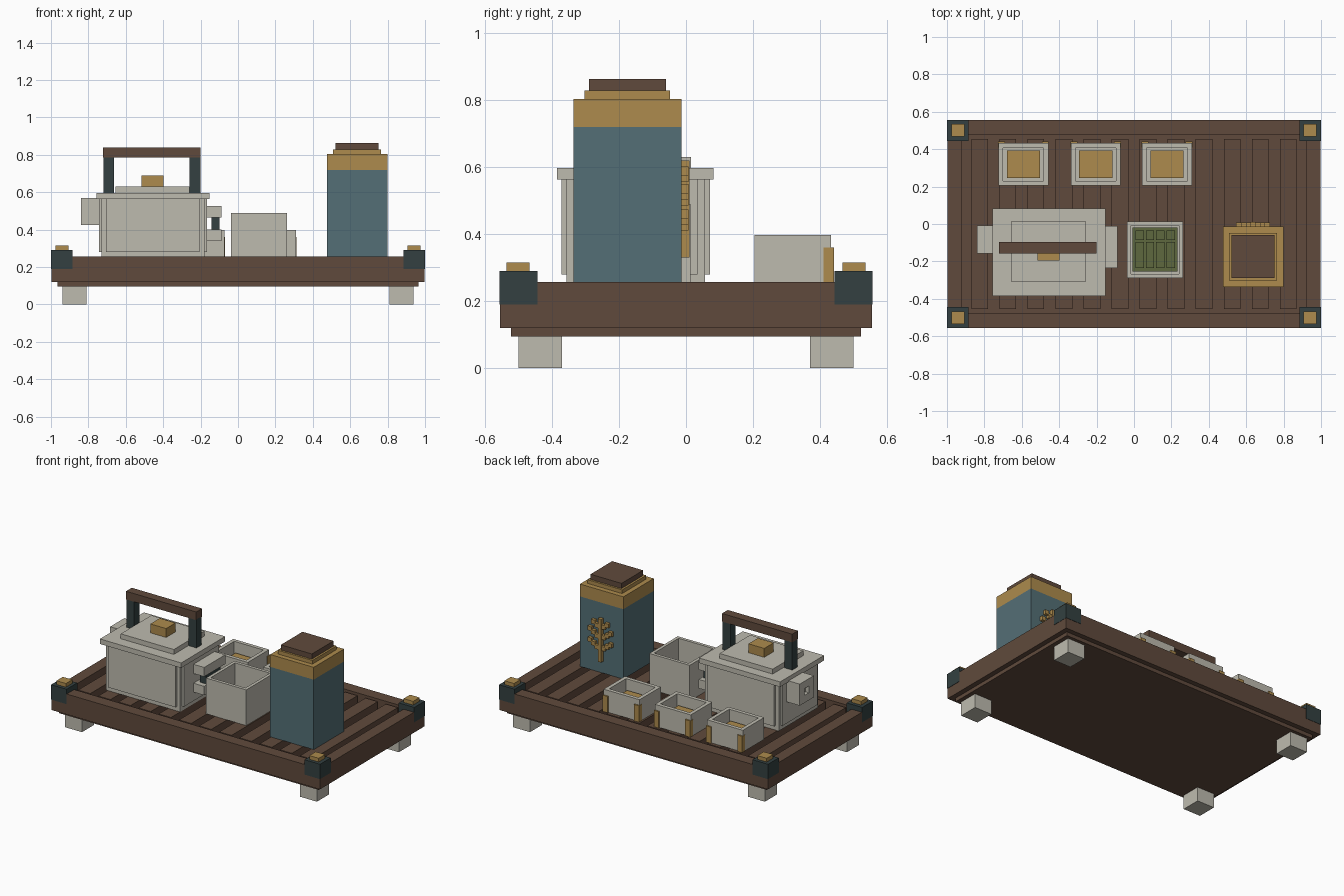
import bpy, bmesh


def material(name, r, g, b):
    lin = [((c / 255 + 0.055) / 1.055) ** 2.4 for c in (r, g, b)]
    m = bpy.data.materials.new(name)
    m.diffuse_color = (*lin, 1)
    return m


WOOD = material("brown wood", 96, 74, 60)
CERAMIC = material("pale ceramic", 190, 187, 175)
TEAL = material("teal lacquer", 84, 111, 118)
GOLD = material("brass gold", 173, 139, 77)
IRON = material("dark iron", 51, 64, 65)
LEAF = material("leaf green", 94, 105, 62)


def boxes(name, mat, *specs):
    """One object made of boxes given as (x0, x1, y0, y1, z0, z1)."""
    bm = bmesh.new()
    for x0, x1, y0, y1, z0, z1 in specs:
        for v in bmesh.ops.create_cube(bm, size=1)["verts"]:
            v.co.x = x1 if v.co.x > 0 else x0
            v.co.y = y1 if v.co.y > 0 else y0
            v.co.z = z1 if v.co.z > 0 else z0
    me = bpy.data.meshes.new(name)
    bm.to_mesh(me)
    bm.free()
    me.materials.append(mat)
    ob = bpy.data.objects.new(name, me)
    bpy.context.collection.objects.link(ob)
    return ob


def open_box(name, mat, x0, x1, y0, y1, z0, z1, wall, floor):
    """Hollow vessel: top face inset, then pushed down to the floor."""
    ob = boxes(name, mat, (x0, x1, y0, y1, z0, z1))
    bm = bmesh.new()
    bm.from_mesh(ob.data)
    bm.normal_update()
    top = max(bm.faces, key=lambda f: f.normal.z)
    bmesh.ops.inset_region(bm, faces=[top], thickness=wall)
    new = bmesh.ops.extrude_discrete_faces(bm, faces=[top])["faces"][0]
    for v in new.verts:
        v.co.z = floor
    bm.to_mesh(ob.data)
    bm.free()
    return ob


def mirrored(x0, x1, y0, y1, z0, z1):
    """Four copies of a box, one per corner of the tray."""
    xs, ys = [(x0, x1), (-x1, -x0)], [(y0, y1), (-y1, -y0)]
    return [(*x, *y, z0, z1) for x in xs for y in ys]


# Tray
boxes("tray_base", WOOD, (-0.965, 0.965, -0.522, 0.522, 0.095, 0.19))
boxes("tray_rim", WOOD,
      (-0.998, 0.998, -0.555, -0.475, 0.12, 0.257), (-0.998, 0.998, 0.475, 0.555, 0.12, 0.257),
      (-0.998, -0.92, -0.475, 0.475, 0.12, 0.257), (0.92, 0.998, -0.475, 0.475, 0.12, 0.257))
boxes("tray_slats", WOOD,
      *[(c - 0.045, c + 0.045, -0.455, 0.455, 0.18, 0.25)
        for c in [-0.825 + 0.15 * i for i in range(12)]])
boxes("tray_feet", CERAMIC, *mirrored(0.81, 0.937, 0.37, 0.50, 0, 0.1))
boxes("corner_blocks", IRON, *mirrored(0.885, 1.0, 0.443, 0.557, 0.19, 0.29))
boxes("corner_caps", GOLD, *mirrored(0.905, 0.975, 0.467, 0.535, 0.29, 0.315))

# Teapot body with raised side panels
boxes("teapot_body", CERAMIC,
      (-0.73, -0.18, -0.357, 0.057, 0.25, 0.57),
      (-0.705, -0.205, -0.372, 0.072, 0.28, 0.57),
      (-0.742, -0.167, -0.335, 0.035, 0.28, 0.57))
boxes("teapot_shoulder", CERAMIC, (-0.757, -0.153, -0.385, 0.082, 0.563, 0.597))
boxes("teapot_lid", CERAMIC, (-0.655, -0.26, -0.31, 0.015, 0.597, 0.63))
boxes("lid_knob", GOLD, (-0.515, -0.398, -0.195, -0.095, 0.63, 0.69))
boxes("handle_posts", IRON,
      (-0.72, -0.663, -0.155, -0.10, 0.597, 0.79), (-0.26, -0.20, -0.155, -0.10, 0.597, 0.79))
boxes("handle_bar", WOOD, (-0.722, -0.2, -0.158, -0.097, 0.785, 0.84))

# Teapot spout: square frame around a recessed hole
boxes("teapot_spout", CERAMIC,
      (-0.84, -0.74, -0.158, -0.105, 0.425, 0.57), (-0.84, -0.74, -0.06, -0.008, 0.425, 0.57),
      (-0.84, -0.74, -0.105, -0.06, 0.425, 0.475), (-0.84, -0.74, -0.105, -0.06, 0.52, 0.57),
      (-0.815, -0.74, -0.105, -0.06, 0.475, 0.52))

# Teapot side grip
boxes("side_grip_ends", CERAMIC,
      (-0.17, -0.087, -0.235, -0.01, 0.465, 0.527), (-0.17, -0.087, -0.235, -0.01, 0.34, 0.40))
boxes("side_grip_post", IRON, (-0.143, -0.098, -0.20, -0.045, 0.40, 0.465))

# Open pitcher with tea leaves
open_box("pitcher", CERAMIC, -0.037, 0.263, -0.288, 0.014, 0.25, 0.49, 0.03, 0.275)
boxes("tea_bed", LEAF, (-0.007, 0.232, -0.255, -0.018, 0.27, 0.285))
boxes("tea_leaves", LEAF,
      *[(x, x + 0.045, y0, y1, 0.28, 0.298)
        for x in (0.008, 0.063, 0.118, 0.173)
        for y0, y1 in ((-0.235, -0.095), (-0.085, -0.035))])

# Three cups with tea and brass strips at the back corners
for i, x in enumerate((-0.725, -0.338, 0.043)):
    w = 0.267
    open_box(f"cup_{i + 1}", CERAMIC, x, x + w, 0.205, 0.432, 0.25, 0.397, 0.035, 0.30)
    boxes(f"cup_tea_{i + 1}", GOLD, (x + 0.045, x + w - 0.045, 0.246, 0.392, 0.29, 0.33))
    boxes(f"cup_strips_{i + 1}", GOLD,
          (x - 0.002, x + 0.035, 0.41, 0.441, 0.25, 0.36),
          (x + w - 0.035, x + w + 0.002, 0.41, 0.441, 0.25, 0.36))

# Tea caddy
boxes("caddy_body", TEAL, (0.475, 0.798, -0.336, -0.013, 0.25, 0.72))
boxes("caddy_collar", GOLD, (0.475, 0.798, -0.336, -0.013, 0.72, 0.803))
boxes("caddy_lid_plate", GOLD, (0.508, 0.765, -0.303, -0.047, 0.803, 0.828))
boxes("caddy_lid_cap", WOOD, (0.522, 0.752, -0.29, -0.06, 0.828, 0.863))

# Sprig emblem on the caddy back: stem and stepped branches
sprig = [(0.624, 0.649, -0.015, 0.01, 0.33, 0.62)]
for z, reach in ((0.41, 3), (0.485, 3), (0.555, 2)):
    for s in (-1, 1):
        for k in range(reach):
            a, b = sorted((0.6365 + s * (0.01 + 0.026 * k), 0.6365 + s * (0.038 + 0.026 * k)))
            sprig.append((a, b, -0.015, 0.008, z + 0.018 * k, z + 0.018 * k + 0.028))
boxes("caddy_sprig", GOLD, *sprig)
